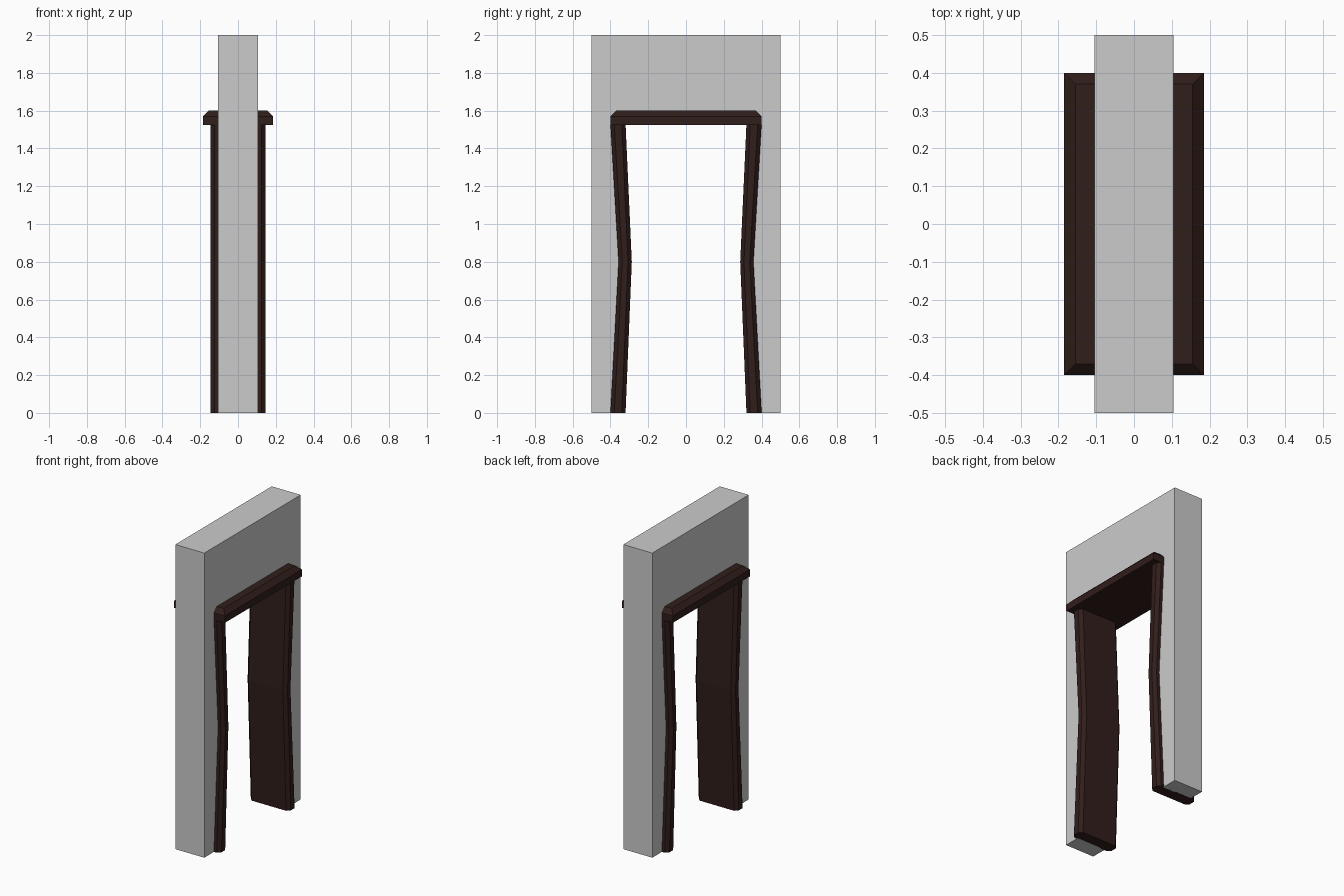
import bpy, bmesh

if "Cube" in bpy.data.objects:
    bpy.data.objects.remove(bpy.data.objects["Cube"])

wood = bpy.data.materials.new("dark_wood")
wood.diffuse_color = (0.03, 0.013, 0.011, 1)
wood.use_nodes = True
wood.node_tree.nodes["Principled BSDF"].inputs["Base Color"].default_value = wood.diffuse_color


def loft(name, rings, mat=None):
    """Join closed rings of points into a capped solid."""
    bm = bmesh.new()
    loops = [[bm.verts.new(p) for p in ring] for ring in rings]
    n = len(loops[0])
    for a, b in zip(loops, loops[1:]):
        for i in range(n):
            j = (i + 1) % n
            bm.faces.new((a[i], a[j], b[j], b[i]))
    bm.faces.new(loops[0][::-1])
    bm.faces.new(loops[-1])
    bmesh.ops.recalc_face_normals(bm, faces=bm.faces[:])
    mesh = bpy.data.meshes.new(name)
    bm.to_mesh(mesh)
    bm.free()
    obj = bpy.data.objects.new(name, mesh)
    bpy.context.collection.objects.link(obj)
    if mat:
        mesh.materials.append(mat)
    return obj


# Wall slab with a doorway that follows the bent jambs
half = [(0.5, 2), (0.5, 0), (0.393, 0), (0.348, 0.8), (0.393, 1.56)]
outline = half + [(-y, z) for y, z in reversed(half)]
loft("wall", [[(x, y, z) for y, z in outline] for x in (-0.105, 0.105)])


# Door jambs: chamfered section, pinched inwards at mid height
def jamb_ring(side, outer, inner, z, x=0.145, c=0.02):
    pts = [(-x + c, outer), (x - c, outer), (x, outer - c), (x, inner + c),
           (x - c, inner), (-x + c, inner), (-x, inner + c), (-x, outer - c)]
    return [(px, side * py, z) for px, py in pts]


for label, side in (("front_jamb", -1), ("back_jamb", 1)):
    loft(label, [jamb_ring(side, 0.4, 0.32, 0),
                 jamb_ring(side, 0.357, 0.287, 0.8),
                 jamb_ring(side, 0.4, 0.32, 1.53)], wood)


# Lintel: slab with a bevelled top edge
def rect(x, y, z):
    return [(-x, -y, z), (x, -y, z), (x, y, z), (-x, y, z)]


loft("lintel", [rect(0.185, 0.4, 1.525), rect(0.185, 0.4, 1.57),
                rect(0.155, 0.37, 1.6)], wood)
